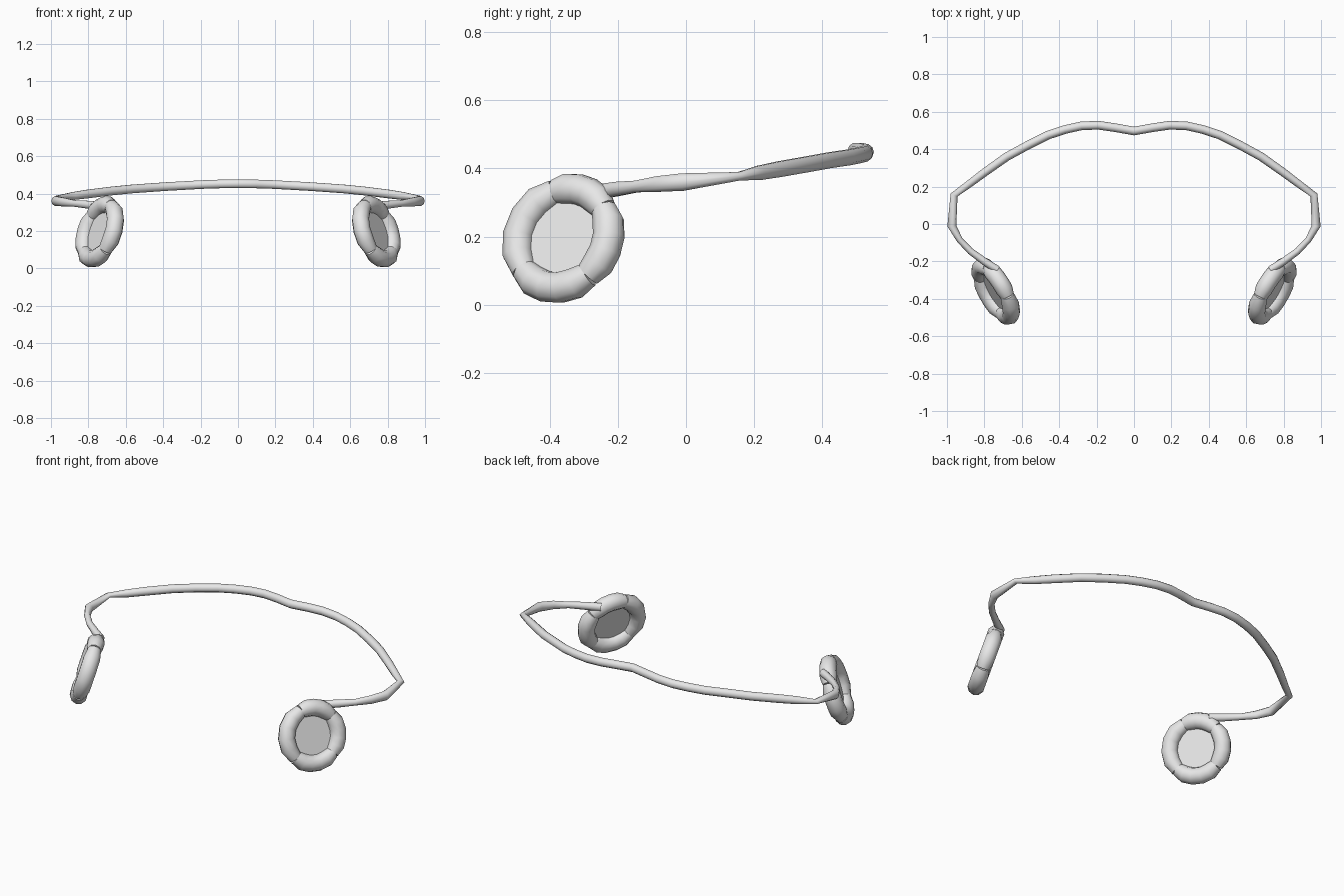
import bpy, bmesh, math
from mathutils import Vector, Matrix

if "Cube" in bpy.data.objects:
    bpy.data.objects.remove(bpy.data.objects["Cube"])

grey = bpy.data.materials.new("light_grey")
grey.diffuse_color = (0.8, 0.8, 0.8, 1)
grey.use_nodes = True
grey.node_tree.nodes["Principled BSDF"].inputs["Base Color"].default_value = grey.diffuse_color


def finish(bm, name, angle):
    bmesh.ops.recalc_face_normals(bm, faces=bm.faces)
    mesh = bpy.data.meshes.new(name)
    bm.to_mesh(mesh)
    bm.free()
    obj = bpy.data.objects.new(name, mesh)
    bpy.context.collection.objects.link(obj)
    mesh.materials.append(grey)
    bpy.ops.object.select_all(action='DESELECT')
    obj.select_set(True)
    bpy.context.view_layer.objects.active = obj
    bpy.ops.object.shade_smooth_by_angle(angle=math.radians(angle))
    return obj


def tube(name, points, radii, up, sides=10):
    """Closed tube along points; radii are (sideways, along up)."""
    bm = bmesh.new()
    pts = [Vector(p) for p in points]
    rings = []
    for i, p in enumerate(pts):
        t = (pts[min(i + 1, len(pts) - 1)] - pts[max(i - 1, 0)]).normalized()
        side = t.cross(up).normalized()
        top = side.cross(t).normalized()
        a, b = radii[i]
        rings.append([bm.verts.new(p + side * a * math.cos(k * math.tau / sides)
                                   + top * b * math.sin(k * math.tau / sides))
                      for k in range(sides)])
    for r0, r1 in zip(rings, rings[1:]):
        for k in range(sides):
            j = (k + 1) % sides
            bm.faces.new((r0[k], r0[j], r1[j], r1[k]))
    bm.faces.new(rings[0])
    bm.faces.new(rings[-1])
    return finish(bm, name, 60)


# Neck band: half profile x, y, z, sideways radius, vertical radius
half = [
    (0.10, 0.515, 0.451, 0.023, 0.024),
    (0.19, 0.528, 0.448, 0.023, 0.024),
    (0.28, 0.525, 0.443, 0.023, 0.024),
    (0.37, 0.505, 0.438, 0.023, 0.024),
    (0.46, 0.475, 0.432, 0.023, 0.024),
    (0.57, 0.420, 0.424, 0.023, 0.024),
    (0.68, 0.360, 0.413, 0.023, 0.024),
    (0.80, 0.275, 0.398, 0.022, 0.024),
    (0.88, 0.215, 0.387, 0.020, 0.022),
    (0.962, 0.155, 0.377, 0.020, 0.013),
    (0.974, -0.01, 0.360, 0.024, 0.027),
    (0.932, -0.085, 0.354, 0.017, 0.024),
    (0.875, -0.145, 0.347, 0.018, 0.018),
    (0.80, -0.20, 0.340, 0.020, 0.022),
    (0.73, -0.245, 0.333, 0.021, 0.023),
]
path = ([(-x, y, z, a, b) for x, y, z, a, b in reversed(half)]
        + [(0, 0.497, 0.452, 0.023, 0.024)] + half)
tube("neck_band", [p[:3] for p in path], [p[3:] for p in path], Vector((0, 0, 1)))

# Ear pads: four cushion arcs around a thin plate, on each side
RING, FAT = 0.152, 0.047
ARCS = {"top": (36, 110), "back": (-48, 37), "bottom": (-140, -47), "front": (109, 221)}
for label, s in (("right", 1), ("left", -1)):
    centre = Vector((0.74 * s, -0.36, 0.195))
    n = Vector((0.83 * s, -0.47, 0.30)).normalized()
    u = Vector((0.47 * s, 0.83, 0)).normalized()
    w = n.cross(u) * s
    for part, (a0, a1) in ARCS.items():
        steps = 5
        pts, radii = [], []
        for i in range(steps + 1):
            a = math.radians(a0 + (a1 - a0) * i / steps)
            pts.append(centre + (u * math.cos(a) + w * math.sin(a)) * RING)
            r = FAT * (0.8 if i in (0, steps) else 1.0)
            radii.append((r, r))
        tube(f"{label}_cushion_{part}", pts, radii, n)
    bm = bmesh.new()
    bmesh.ops.create_cone(bm, cap_ends=True, segments=20, radius1=0.135, radius2=0.135,
                          depth=0.008,
                          matrix=Matrix.Translation(centre) @ n.to_track_quat('Z', 'Y').to_matrix().to_4x4())
    finish(bm, f"{label}_ear_plate", 30)
